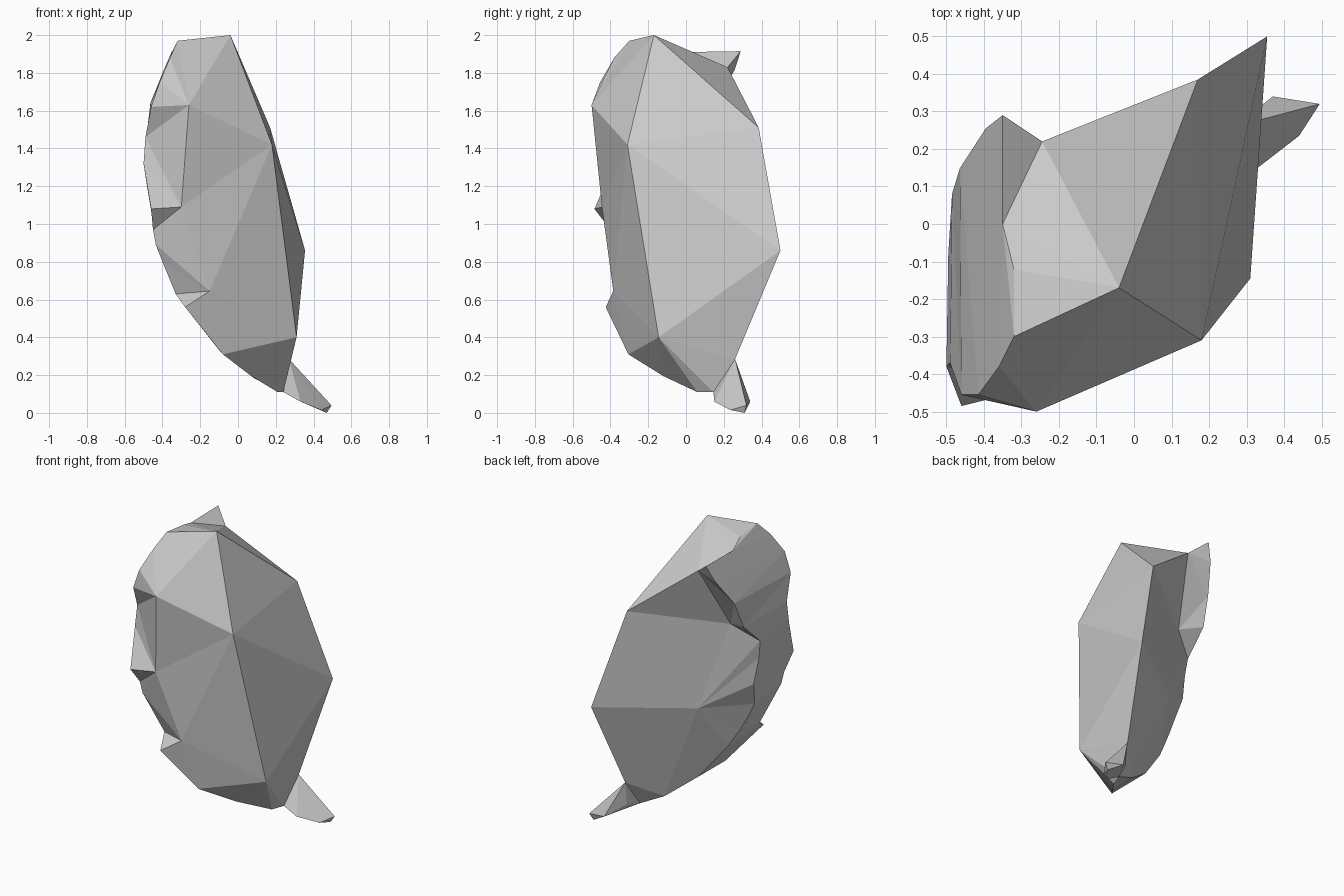
import bpy, bmesh
from mathutils import Vector

if "Cube" in bpy.data.objects:
    bpy.data.objects.remove(bpy.data.objects["Cube"])


def finish(bm, name):
    bmesh.ops.recalc_face_normals(bm, faces=bm.faces[:])
    me = bpy.data.meshes.new(name)
    bm.to_mesh(me)
    bm.free()
    ob = bpy.data.objects.new(name, me)
    bpy.context.collection.objects.link(ob)
    return ob


bm = bmesh.new()


def v(*co):
    return bm.verts.new(co)


def tri(*vs):
    if len(set(vs)) == 3:
        bm.faces.new(vs)


def fan(hub, rim):
    for a, b in zip(rim, rim[1:]):
        tri(hub, a, b)


# Curved outer shell: front rim and back rim, listed from top to bottom
front = [v(*p) for p in (
    (-.32, -.30, 1.97), (-.36, -.38, 1.88), (-.415, -.455, 1.75),
    (-.46, -.455, 1.62), (-.49, -.37, 1.46), (-.50, -.38, 1.32),
    (-.46, -.485, 1.08), (-.45, -.40, .97), (-.435, -.39, .89),
    (-.40, -.36, .80), (-.33, -.31, .63), (-.28, -.425, .56),
    (-.08, -.305, .31), (.07, -.12, .195), (.21, .06, .11))]
back = [v(*p) for p in (
    (-.32, -.12, 1.95), (-.35, 0, 1.91), (-.35, .29, 1.915),
    (-.395, .255, 1.81), (-.464, .149, 1.64), (-.485, .08, 1.46),
    (-.495, -.08, 1.31), (-.48, -.09, 1.19), (-.45, -.075, 1.01),
    (-.42, -.13, .85), (-.385, -.12, .77), (-.33, -.10, .66),
    (-.26, -.065, .54), (-.09, 0, .32), (.09, .10, .18), (.24, .145, .11))]
rows = list(zip([front[0], front[1]] + front[1:], back))
for (a, b), (c, d) in zip(rows, rows[1:]):
    tri(a, b, d)
    tri(a, d, c)

# Main corners of the faceted body
top = v(-.04, -.17, 2.0)
brow = v(-.26, -.50, 1.63)
shoulder = v(.18, -.31, 1.42)
rear_high = v(.17, .385, 1.51)
rear_mid = v(.355, .50, .86)
low_side = v(.31, -.145, .40)
low_rear = v(.27, .26, .285)
notch_high = v(-.30, -.445, 1.09)
notch_low = v(-.15, -.385, .645)
fin_root = v(-.245, .22, 1.83)
inner_high = v(-.342, .014, 1.42)
inner_mid = v(-.176, .124, .85)

# Crown and right side
fan(top, [shoulder, brow, front[0], back[0], back[1], fin_root, rear_high, shoulder])
fan(shoulder, [rear_high, rear_mid, low_side, notch_low, notch_high, brow])
# Front facets with their two notches
fan(brow, front[:5] + [notch_high])
fan(notch_high, front[4:9] + [notch_low])
fan(notch_low, front[8:13] + [low_side])
# Underside
fan(low_side, front[12:] + [back[15], low_rear, rear_mid])
# Rear facets and fin
fan(fin_root, back[1:5] + [inner_high, rear_high])
fan(inner_high, back[4:7])
fan(inner_mid, [low_rear, rear_mid, rear_high, inner_high] + back[6:15] + [low_rear])
tri(low_rear, back[14], back[15])
finish(bm, "rock_body")

# Pointed spur at the foot
bm = bmesh.new()
for p in ((.27, .26, .285), (.24, .145, .11), (.33, .15, .06), (.44, .235, .015),
          (.47, .31, 0), (.495, .32, .04), (.37, .34, .06), (.27, .24, .13)):
    v(*p)
res = bmesh.ops.convex_hull(bm, input=bm.verts[:])
loose = [x for x in bm.verts if not x.link_faces]
bmesh.ops.delete(bm, geom=loose, context='VERTS')
finish(bm, "rock_spur")
